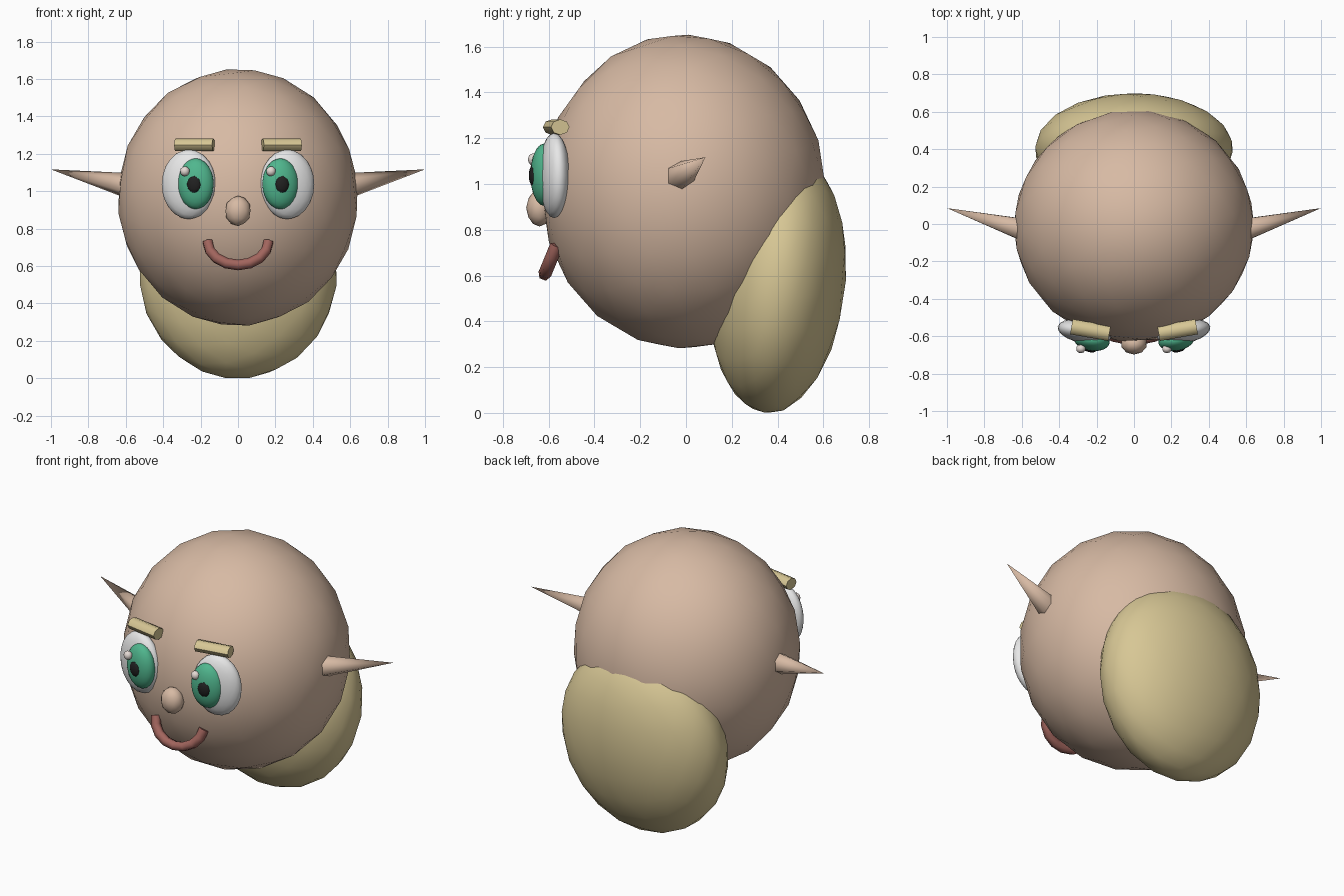
import bpy, math
from math import radians
from mathutils import Vector

if "Cube" in bpy.data.objects:
    bpy.data.objects.remove(bpy.data.objects["Cube"])


def material(name, r, g, b):
    m = bpy.data.materials.new(name)
    m.diffuse_color = (r, g, b, 1)
    m.use_nodes = True
    m.node_tree.nodes["Principled BSDF"].inputs["Base Color"].default_value = m.diffuse_color
    return m


SKIN = material("skin", 0.68, 0.49, 0.37)
HAIR = material("blond_hair", 0.68, 0.57, 0.30)
WHITE = material("eye_white", 0.80, 0.80, 0.80)
GREEN = material("iris_green", 0.08, 0.47, 0.27)
BLACK = material("pupil_black", 0.015, 0.015, 0.015)
LIP = material("lip_red", 0.36, 0.13, 0.11)
GLINT = material("glint_pale", 0.78, 0.70, 0.66)


def finish(name, mat, angle=40):
    ob = bpy.context.object
    ob.name = name
    ob.data.materials.append(mat)
    bpy.ops.object.transform_apply(location=False, rotation=False, scale=True)
    bpy.ops.object.shade_smooth_by_angle(angle=radians(angle))
    return ob


def ball(name, loc, radii, mat, rot=(0, 0, 0), sub=3, spin=(0, 0, 0)):
    """Faceted ellipsoid; spin turns the facets before stretching."""
    bpy.ops.mesh.primitive_ico_sphere_add(subdivisions=sub, radius=1, rotation=spin)
    bpy.ops.object.transform_apply(location=False, rotation=True, scale=False)
    ob = bpy.context.object
    ob.location, ob.rotation_euler, ob.scale = loc, rot, radii
    return finish(name, mat, 60)


# head, hair at the back, nose
ball("head", (0, -0.01, 0.967), (0.645, 0.622, 0.688), SKIN, spin=(0.1, 0.12, 0.2))
ball("back_hair", (0, 0.40, 0.57), (0.532, 0.297, 0.575), HAIR,
     rot=(-0.095, 0, 0), spin=(0.1, 0.1, 0.3))
ball("nose", (0, -0.64, 0.895), (0.07, 0.058, 0.081), SKIN, sub=2)

for side, s in (("left", -1), ("right", 1)):
    yaw = (0, 0, s * radians(10))
    # eye built from nested ellipsoids
    ball(side + "_eyeball", (s * 0.263, -0.575, 1.037), (0.147, 0.064, 0.186), WHITE, rot=yaw)
    ball(side + "_iris", (s * 0.227, -0.62, 1.04), (0.098, 0.058, 0.136), GREEN, rot=yaw)
    ball(side + "_pupil", (s * 0.235, -0.665, 1.037), (0.040, 0.021, 0.050), BLACK, rot=yaw, sub=2)
    # glints sit on the same side of both eyes
    ball(side + "_glint", (s * 0.23 - 0.054, -0.667, 1.107), (0.026, 0.024, 0.027), GLINT, sub=2)

    # eyebrow: short stubby rod
    bpy.ops.mesh.primitive_cylinder_add(
        vertices=8, radius=1, depth=2, location=(s * 0.233, -0.567, 1.248),
        rotation=(0, radians(90), yaw[2]))
    bpy.context.object.scale = (0.034, 0.041, 0.103)
    finish(side + "_eyebrow", HAIR, 50)

    # ear: pointed cone aimed outwards, slightly up and back
    base, tip = Vector((s * 0.60, -0.028, 1.033)), Vector((s * 1.0, 0.085, 1.117))
    axis = tip - base
    bpy.ops.mesh.primitive_cone_add(
        vertices=6, radius1=0.066, radius2=0, depth=axis.length,
        location=(base + tip) / 2, rotation=axis.to_track_quat('Z', 'Y').to_euler())
    finish(side + "_ear", SKIN, 65)

# smile: tube swept along a tilted arc
curve = bpy.data.curves.new("smile", 'CURVE')
curve.dimensions = '3D'
curve.bevel_depth = 0.029
curve.bevel_resolution = 1
curve.use_fill_caps = True
path = curve.splines.new('POLY')
N = 8
path.points.add(N)
for i, p in enumerate(path.points):
    a = math.pi * (i / N)
    drop = math.sin(a)
    p.co = (-0.163 * math.cos(a), -0.565 - 0.052 * drop, 0.732 - 0.126 * drop, 1)
smile = bpy.data.objects.new("smile", curve)
bpy.context.collection.objects.link(smile)
bpy.ops.object.select_all(action='DESELECT')
smile.select_set(True)
bpy.context.view_layer.objects.active = smile
bpy.ops.object.convert(target='MESH')
finish("smile", LIP, 65)
